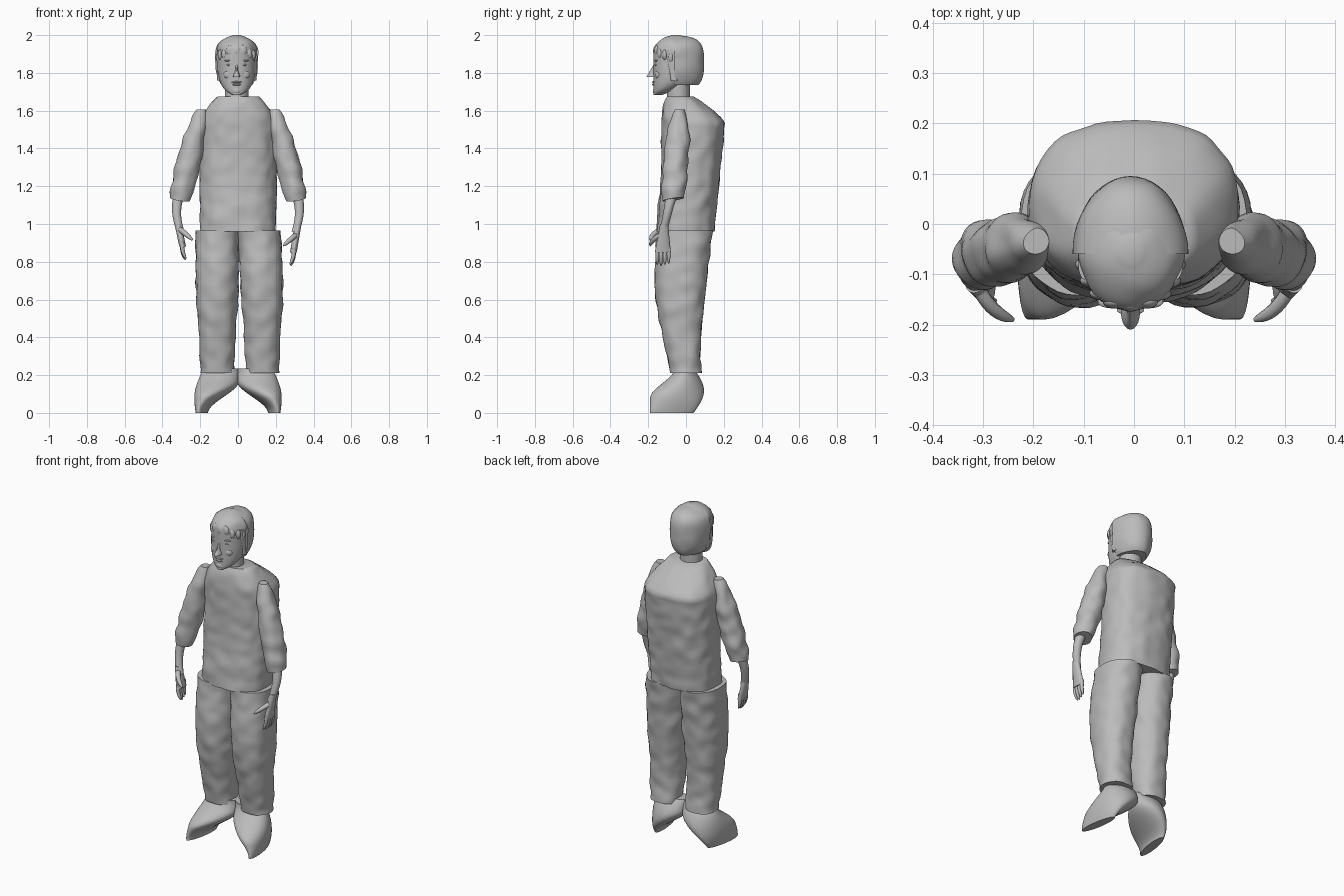
import bpy, bmesh, math
from mathutils import Vector, noise

cube = bpy.data.objects.get("Cube")
if cube:
    bpy.data.objects.remove(cube)

grey = bpy.data.materials.new("matte_grey")
grey.use_nodes = True
COLOUR = (0.5, 0.5, 0.5, 1)
grey.diffuse_color = COLOUR
grey.node_tree.nodes["Principled BSDF"].inputs["Base Color"].default_value = COLOUR


def lerp(start, end, t):
    return start + (end - start) * t


def ease(t):
    """Smooth step from zero to one."""
    t = min(max(t, 0), 1)
    return t * t * (3 - 2 * t)


def dome(t, peak, cut=1):
    """Egg outline that is widest at the peak; a cut below one leaves the base open."""
    u = (peak - t) / peak * cut if t < peak else (t - peak) / (1 - peak)
    return max(math.sqrt(max(1 - u ** 3, 0)), 0.2)


def finish(name, bm):
    bmesh.ops.recalc_face_normals(bm, faces=bm.faces)
    mesh = bpy.data.meshes.new(name)
    bm.to_mesh(mesh)
    bm.free()
    mesh.materials.append(grey)
    ob = bpy.data.objects.new(name, mesh)
    bpy.context.collection.objects.link(ob)
    bpy.ops.object.select_all(action='DESELECT')
    ob.select_set(True)
    bpy.context.view_layer.objects.active = ob
    bpy.ops.object.shade_smooth_by_angle(angle=math.radians(50))


def skin(name, rings):
    """Joins rings of points with faces and closes both ends."""
    bm = bmesh.new()
    loops = [[bm.verts.new(p) for p in ring] for ring in rings]
    for low, high in zip(loops, loops[1:]):
        for i in range(len(low)):
            bm.faces.new((low[i - 1], low[i], high[i], high[i - 1]))
    bm.faces.new(loops[0])
    bm.faces.new(loops[-1])
    finish(name, bm)


def loft(name, bottom, top, section, side=1, power=1, steps=24, segs=40, wrinkle=0, shift=None):
    """Stacks oval slices; section(t) gives centre x, half width, front y and back y."""
    rings = []
    for step in range(steps + 1):
        t = step / steps
        x, half, front, back = section(t)
        ring = []
        for k in range(segs):
            a = math.tau * k / segs
            c = math.copysign(abs(math.cos(a)) ** power, math.cos(a))
            s = math.copysign(abs(math.sin(a)) ** power, math.sin(a))
            p = Vector((x + c * half, (front + back) / 2 + s * (back - front) / 2, lerp(bottom, top, t)))
            p += Vector((c, s, 0)) * noise.noise(p * 15) * wrinkle
            if shift:
                p = shift(p)
            ring.append((p.x * side, p.y, p.z))
        rings.append(ring)
    skin(name, rings)


def finger(name, root, bend, tip, radius, side):
    """Tapering tube along a curve through a bend."""
    root, bend, tip = Vector(root), Vector(bend), Vector(tip)
    rings = []
    for step in range(9):
        t = step / 8
        centre = root.lerp(bend, t).lerp(bend.lerp(tip, t), t)
        along = (bend - root).lerp(tip - bend, t).normalized()
        u = along.cross(Vector((0, 1, 0))).normalized()
        v = along.cross(u)
        r = radius * math.sqrt(1 - t ** 3 * 0.9)
        ring = []
        for k in range(10):
            a = math.tau * k / 10
            p = centre + (u * math.cos(a) + v * math.sin(a)) * r
            ring.append((p.x * side, p.y, p.z))
        rings.append(ring)
    skin(name, rings)


def blob(name, centre, size):
    bm = bmesh.new()
    bmesh.ops.create_uvsphere(bm, u_segments=20, v_segments=12, radius=1)
    for v in bm.verts:
        v.co = Vector(centre) + v.co * Vector(size)
    finish(name, bm)


# Tunic: nearly straight body, then shoulders that slope forward to the collar
def tunic(t):
    slope = max(0, t - 0.8) * 5
    return (0, lerp(0.2, 0.21, t) - 0.1 * slope ** 1.4,
            lerp(-0.155, -0.13, ease(t * 2)) + 0.03 * slope ** 3,
            lerp(0.15, 0.22, t) - 0.18 * slope ** 1.3)


loft("tunic", 0.96, 1.675, tunic, power=0.82, steps=40, segs=64, wrinkle=0.008)

# Trouser legs and feet, the left ones set slightly further out
for label, side, out in (("left", 1, 0.02), ("right", -1, 0)):
    def trouser(t):
        bulge = ease(t * 1.4)
        belly = 0.03 * math.sin(math.pi * t)
        depth = lerp(0.085, 0.14, bulge)
        return (0.11 + out * (1 - t ** 3), lerp(0.09, 0.115, bulge), -belly - depth, depth - belly)

    def foot(t):
        inner = 0.16 * (1 - ease(t * 1.4))
        outer = 0.215 - 0.025 * t + 0.025 * math.sin(math.pi * t)
        return ((inner + outer) / 2, (outer - inner) / 2,
                lerp(-0.19, -0.06, ease(t * 1.5 - 0.5)), 0.04 + 0.055 * math.sin(math.pi * t))

    loft(label + "_trouser_leg", 0.21, 0.965, trouser, side, 0.88, 40, wrinkle=0.008)
    loft(label + "_foot", 0, 0.235, foot, side,
         shift=lambda p: p - Vector((0.15 * (p.y + 0.05), 0, 0)))


# Sleeves with slanted cuffs, forearms and hands
def sleeve(t):
    r = 0.066 - 0.04 * t ** 5 - 0.012 * (1 - t) ** 9
    y = lerp(-0.068, -0.035, t)
    return lerp(0.31, 0.195, t), r, y - r, y + r


def forearm(t):
    r = lerp(0.021, 0.033, t * t)
    y = lerp(-0.12, -0.07, t)
    return 0.305 + 0.02 * math.sin(math.pi * t), r, y - r, y + r


def palm(t):
    return lerp(0.293, 0.318, t), 0.018, lerp(-0.165, -0.137, t), lerp(-0.08, -0.095, t)


for label, side, drop in (("left", 1, 0.03), ("right", -1, 0)):
    loft(label + "_sleeve", 1.13, 1.605, sleeve, side, wrinkle=0.012,
         shift=lambda p: p + Vector((0, 0, max(0, 1.2 - p.z) * (p.y + p.x - 0.24) * 2)))
    loft(label + "_forearm", 0.96, 1.18, forearm, side, segs=20)
    loft(label + "_palm", 0.88 - drop, 1, palm, side, steps=10, segs=20)
    for i, part in enumerate(("index", "middle", "ring", "little")):
        y = 0.02 * i - 0.152
        low = 0.81 - drop + 0.006 * abs(i - 1)
        finger(f"{label}_{part}_finger", (0.295, y, low + 0.09), (0.3, y, low + 0.04),
               (0.275 + 0.004 * i, y, low), 0.011, side)
    finger(label + "_thumb", (0.305, -0.135, 0.97 - drop), (0.28, -0.18, 0.95 - drop),
           (0.24, -0.19, 0.915 - drop), 0.014, side)

# Neck and head, a touch off centre
MID = -0.007


def face(t):
    crown = ease(t * 4 - 3)
    return (MID, 0.1 * dome(t, 0.6), 0.09 * crown - 0.172,
            0.05 - 0.18 * (1 - t) ** 5 - 0.05 * crown)


loft("neck", 1.64, 1.76, lambda t: (MID, 0.063, -0.1, 0.02), steps=2)
loft("face", 1.682, 1.99, face, power=0.95, steps=40)
loft("nose", 1.778, 1.85, lambda t: (MID, lerp(0.019, 0.008, ease(t * 2)),
                                     lerp(-0.21, -0.168, t), -0.14), segs=20)
blob("upper_lip", (MID, -0.171, 1.751), (0.027, 0.01, 0.005))
blob("lower_lip", (MID, -0.17, 1.738), (0.022, 0.01, 0.006))
blob("chin", (MID, -0.16, 1.705), (0.026, 0.016, 0.02))
for label, side in (("left", 1), ("right", -1)):
    blob(label + "_eye", (MID + side * 0.038, -0.157, 1.842), (0.015, 0.01, 0.006))
    blob(label + "_brow", (MID + side * 0.04, -0.155, 1.865), (0.025, 0.012, 0.005))
    blob(label + "_cheek", (MID + side * 0.04, -0.145, 1.79), (0.03, 0.02, 0.025))


# Hair: a full shell behind with a straight front edge, and a rounded crown
def shell(t):
    depth = 0.155 * dome(t, 0.55, 0.8) ** 0.6
    return MID, 0.114 * dome(t, 0.55, 0.8), -0.06 - depth, depth - 0.06


def crown(t):
    r = max(math.sqrt(1 - t * t), 0.2)
    return MID, 0.104 * r, -0.055 - 0.115 * r, 0.115 * r - 0.055


loft("back_hair", 1.735, 1.995, shell, segs=48, wrinkle=0.005,
     shift=lambda p: Vector((p.x, max(p.y, -0.06), p.z)))
loft("crown_hair", 1.915, 2, crown, segs=48, wrinkle=0.008)

# Locks along the hairline, lower toward the temples, and sideburns
for i in range(9):
    a = math.pi * (i + 0.6) / 9.2
    c, s = math.cos(a), math.sin(a)
    blob(f"hair_lock_{i + 1}", (MID + c * 0.094, -0.06 - s * 0.1, 1.915 - 0.035 * c * c + 0.006 * (i % 2)),
         (0.016 + 0.008 * s, 0.014, 0.03))
for label, side in (("left", 1), ("right", -1)):
    loft(label + "_sideburn", 1.76, 1.92,
         lambda t: (0.092 + MID * side, 0.012, lerp(-0.08, -0.11, t), -0.045), side, steps=6, segs=16)
